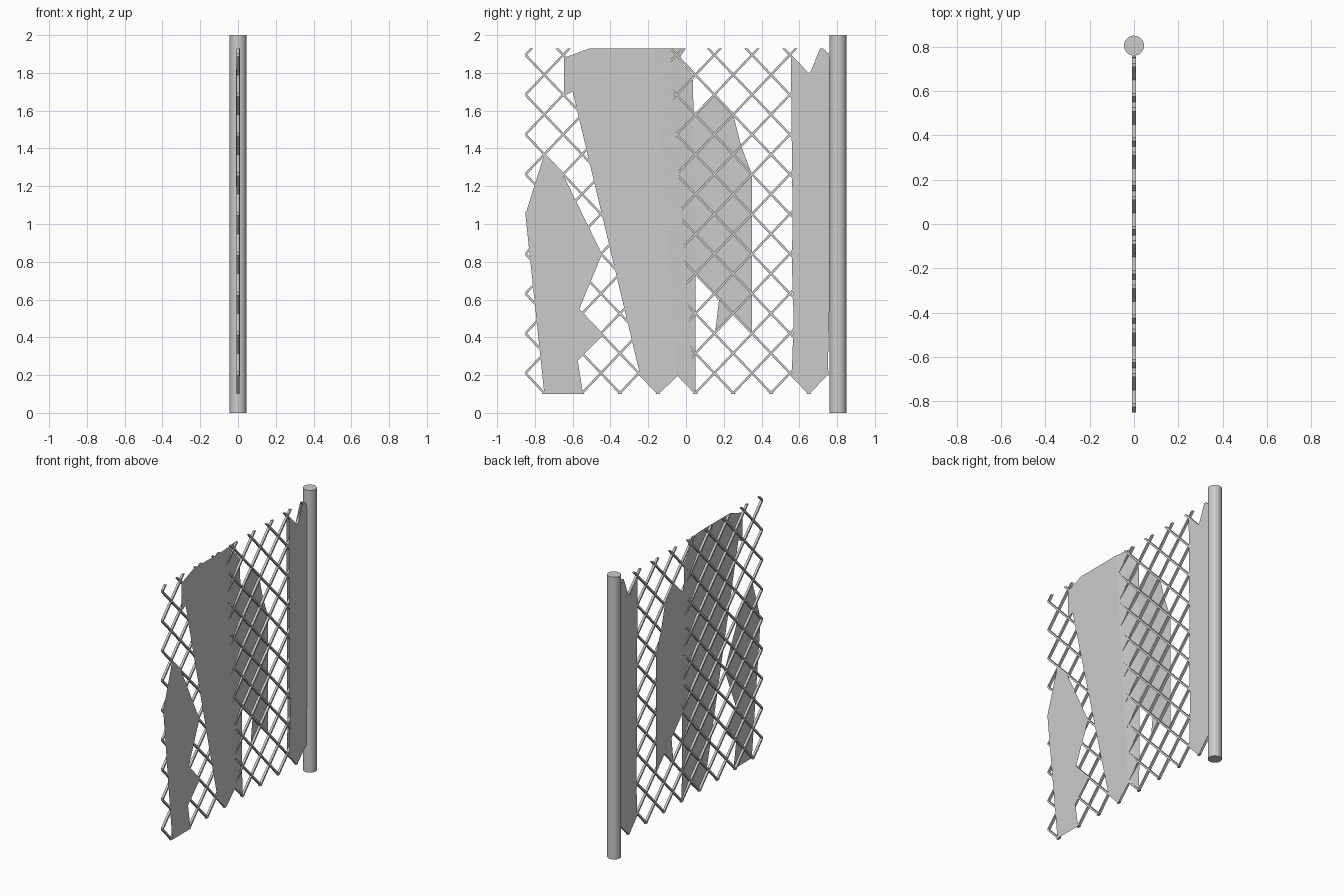
import bpy, bmesh, math
from mathutils import Vector, Matrix

if "Cube" in bpy.data.objects:
    bpy.data.objects.remove(bpy.data.objects["Cube"])

Y0, Y1, Z0, Z1 = -0.85, 0.75, 0.10, 1.93      # mesh panel limits
STEP_Y, STEP_Z = 0.1, 0.1053                  # half a diamond
FRONT = 0.0095                                # sheet offset from the wire plane


def finish(name, bm):
    me = bpy.data.meshes.new(name)
    bm.to_mesh(me)
    bm.free()
    ob = bpy.data.objects.new(name, me)
    bpy.context.collection.objects.link(ob)
    return ob


def cut(bm, co, no, trim=False):
    geom = bm.verts[:] + bm.edges[:] + bm.faces[:]
    res = bmesh.ops.bisect_plane(bm, geom=geom, plane_co=co, plane_no=no,
                                 dist=1e-6, clear_outer=trim)
    if trim:
        edges = [e for e in res['geom_cut'] if isinstance(e, bmesh.types.BMEdge)]
        bmesh.ops.holes_fill(bm, edges=edges, sides=0)


def sheet(name, outline, depth=FRONT, fold=None):
    """Flat torn sheet; fold=(y at z 1.8, slope, width) weaves it front to back."""
    bm = bmesh.new()
    bm.faces.new([bm.verts.new((0, y, z)) for y, z in outline])
    bmesh.ops.triangulate(bm, faces=bm.faces[:])
    if fold:
        y0, slope, width = fold
        for off in (0, width):
            cut(bm, (0, y0 + off, 1.8), (0, 1, slope))
    for v in bm.verts:
        t = 0
        if fold:
            d = v.co.y - (y0 + slope * (1.8 - v.co.z))
            t = min(1, max(0, d / width))
        v.co.x = depth * (1 - 2 * t)
    return finish(name, bm)


# Post
bpy.ops.mesh.primitive_cylinder_add(vertices=32, radius=0.045, depth=2,
                                    location=(0, 0.805, 1))
bpy.context.object.name = "post"
bpy.ops.object.shade_smooth_by_angle()

# Diagonal wires in both directions, trimmed to the panel
bm = bmesh.new()
for sign in (1, -1):
    d = Vector((0, STEP_Y * sign, STEP_Z))
    rot = Matrix.Rotation(-math.atan2(d.y, d.z), 4, 'X')
    for k in range(-10, 19):
        base = Vector((0, -0.75 + 2 * STEP_Y * k, 0.105))
        lo, hi = base - d * 0.5, base + d * 18
        # keep only the stretch of wire inside the panel
        ts = sorted([(Y0 - base.y) / d.y, (Y1 - base.y) / d.y])
        t0, t1 = max(-0.5, ts[0] - 0.3), min(18, ts[1] + 0.3)
        if t1 - t0 < 0.7:
            continue
        m = (Matrix.Translation(base + d * (t0 + t1) / 2) @ rot @
             Matrix.Diagonal((0.016, 0.012, d.length * (t1 - t0), 1)))
        bmesh.ops.create_cube(bm, size=1, matrix=m)
for co, no in (((0, Y0, 0), (0, -1, 0)), ((0, Y1 + 0.005, 0), (0, 1, 0)),
               ((0, 0, Z0), (0, 0, -1)), ((0, 0, Z1), (0, 0, 1))):
    cut(bm, co, no, trim=True)
finish("wire_mesh", bm)

# Left torn sheet
sheet("left_sheet", [(-.75, .1), (-.545, .1), (-.64, .21), (-.44, .41), (-.565, .55),
                     (-.445, .84), (-.66, 1.05), (-.64, 1.24), (-.75, 1.37),
                     (-.75, 1.15), (-.85, 1.05)])

# Large sheet woven from the front to the back of the wires
sheet("large_sheet", [(-.645, 1.68), (-.6, 1.7), (-.245, .21), (-.19, .25), (-.145, .1),
                      (-.04, .2), (.05, .1), (.05, .74), (.045, 1.05), (.05, 1.2),
                      (.025, 1.48), (0, 1.68), (-.015, 1.81), (.035, 1.79), (-.04, 1.87),
                      (0, 1.93), (-.51, 1.93), (-.645, 1.88)],
      fold=(-0.16, 0.07, 0.17))

# Middle sheet behind the wires
sheet("middle_sheet", [(.155, .43), (.25, .52), (.35, .43), (.31, .65), (.35, .85),
                       (.315, 1.2), (.35, 1.26), (.29, 1.42), (.25, 1.58), (.15, 1.68),
                       (.05, 1.57), (.01, 1.62), (.03, 1.49), (.1, 1.52), (.06, 1.42),
                       (.1, 1.33), (.05, 1.21), (.1, 1.14), (.045, 1.05), (.05, .74),
                       (.175, .6)], depth=-FRONT)

# Sheets beside the post, on both faces
edge = [(.56, .2), (.65, .1), (.75, .2), (.76, .6), (.745, 1.2), (.76, 1.88), (.71, 1.93),
        (.65, 1.78), (.555, 1.89), (.57, 1.25), (.56, .8), (.57, .5)]
sheet("post_sheet_right", edge)
sheet("post_sheet_left", edge, depth=-FRONT)
